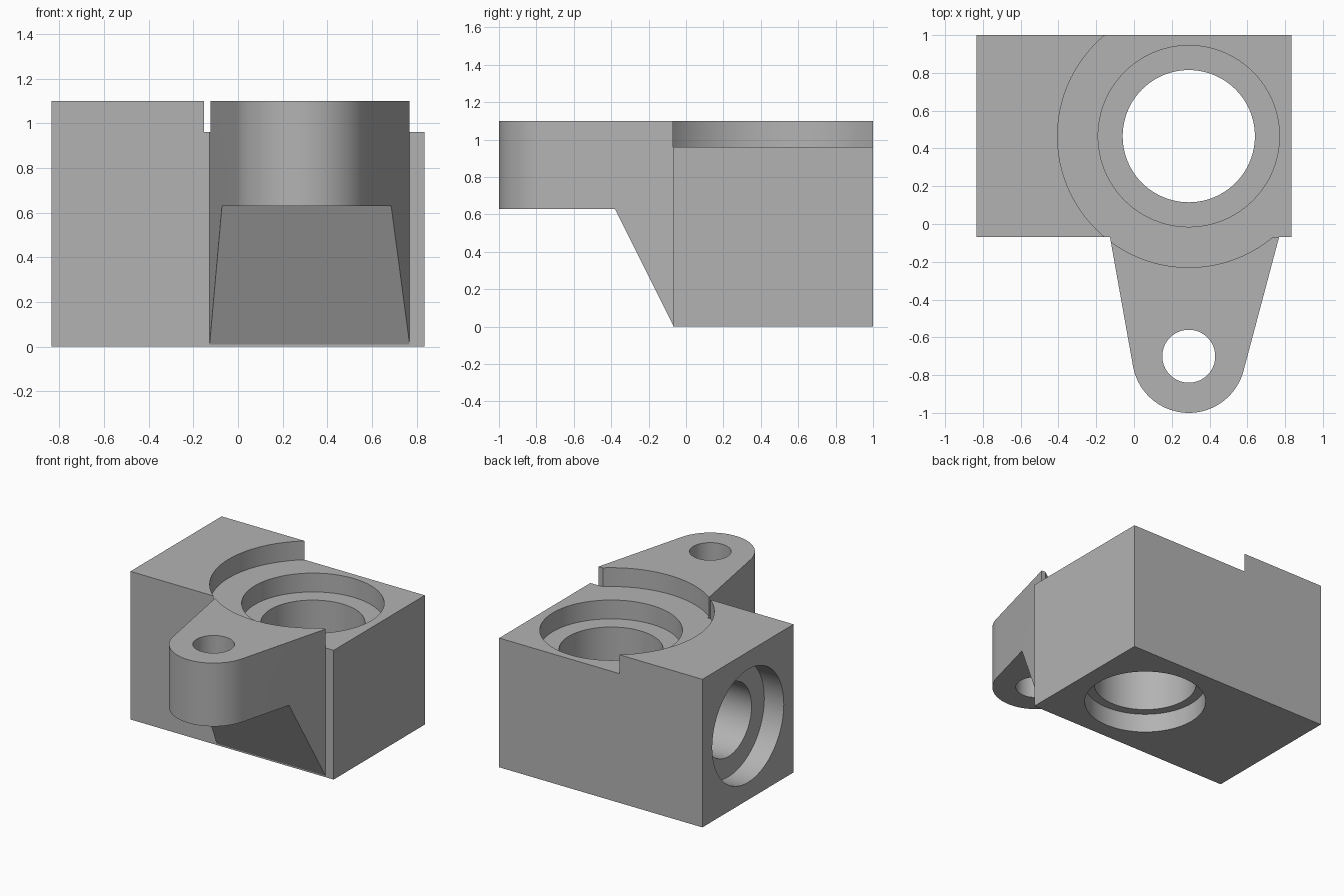
import bpy
import bmesh
from math import acos, atan2, cos, sin, hypot, pi, radians
from mathutils import Vector

default = bpy.data.objects.get("Cube")
if default:
    bpy.data.objects.remove(default, do_unlink=True)

grey = bpy.data.materials.new("cast_grey")
grey.use_nodes = True
grey.diffuse_color = (0.45, 0.45, 0.45, 1)
grey.node_tree.nodes["Principled BSDF"].inputs["Base Color"].default_value = grey.diffuse_color

FRONT, BACK, HALF, TOP, STEP = -0.07, 1.0, 0.835, 1.1, 0.96
BORE = Vector((0.29, 0.465))
PORT = Vector((0.465, 0.55))


def prism(name, outline, axis, low, high):
    """Extrude a closed 2D outline along the x or z axis."""
    place = (lambda a, b, t: (t, a, b)) if axis == "x" else (lambda a, b, t: (a, b, t))
    bm = bmesh.new()
    base = bm.faces.new([bm.verts.new(place(a, b, low)) for a, b in outline])
    grown = bmesh.ops.extrude_face_region(bm, geom=[base])["geom"]
    shift = Vector(place(0, 0, high - low))
    bmesh.ops.translate(bm, vec=shift, verts=[v for v in grown if isinstance(v, bmesh.types.BMVert)])
    bmesh.ops.recalc_face_normals(bm, faces=bm.faces)
    mesh = bpy.data.meshes.new(name)
    bm.to_mesh(mesh)
    bm.free()
    mesh.materials.append(grey)
    obj = bpy.data.objects.new(name, mesh)
    bpy.context.collection.objects.link(obj)
    return obj


def arc(centre, radius, start, end, steps):
    angles = [start + (end - start) * i / steps for i in range(steps + 1)]
    return [(centre[0] + radius * cos(a), centre[1] + radius * sin(a)) for a in angles]


def circle(centre, radius):
    return arc(centre, radius, 0, 2 * pi, 96)[:-1]


def rect(x0, y0, x1, y1):
    return [(x0, y0), (x1, y0), (x1, y1), (x0, y1)]


def combine(target, tool, operation="DIFFERENCE"):
    """Apply a boolean and discard the tool."""
    mod = target.modifiers.new(operation, "BOOLEAN")
    mod.operation, mod.solver, mod.object = operation, "EXACT", tool
    bpy.context.view_layer.objects.active = target
    bpy.ops.object.modifier_apply(modifier=mod.name)
    bpy.data.objects.remove(tool, do_unlink=True)


# Main block, lowered on the right of the bore
body = prism("valve_housing", rect(-HALF, FRONT, HALF, BACK), "z", 0, TOP)
combine(body, prism("slot_cutter", rect(BORE.x, -0.3, 1.2, 1.3), "z", STEP, 1.4))

# Tapered lug with a rounded end, tangent to the round
eye, eye_radius = (0.29, -0.70), 0.30


def tangent_angle(point, side):
    dx, dy = point[0] - eye[0], point[1] - eye[1]
    return atan2(dy, dx) + side * acos(eye_radius / hypot(dx, dy))


left_root, right_root = (-0.127, FRONT), (0.768, FRONT)
outline = [left_root] + arc(eye, eye_radius, tangent_angle(left_root, 1),
                            tangent_angle(right_root, -1) + 2 * pi, 48) + [right_root]
lug = prism("lug", outline, "z", 0, TOP)

# Sloped underside of the lug
under = [(-1.3, 0.63), (-0.38, 0.63), (FRONT, 0.01), (-0.02, -0.09), (-0.02, -0.3), (-1.3, -0.3)]
combine(lug, prism("underside_cutter", under, "x", -1, 1.2))
combine(lug, prism("lug_hole_cutter", circle(eye, 0.14), "z", 0.3, 1.4))
combine(body, lug, "UNION")

# Round recess, through bore with counterbores, and blind side port
cuts = [
    ("recess", BORE, 0.695, "z", STEP, 1.4),
    ("bore", BORE, 0.35, "z", -0.3, 1.4),
    ("top_counterbore", BORE, 0.48, "z", 0.82, 1.4),
    ("bottom_counterbore", BORE, 0.415, "z", -0.3, 0.14),
    ("port_counterbore", PORT, 0.42, "x", -1.1, -0.675),
    ("port", PORT, 0.27, "x", -1.1, -0.16),
]
for name, centre, radius, axis, low, high in cuts:
    combine(body, prism(name + "_cutter", circle(centre, radius), axis, low, high))

bpy.ops.object.select_all(action="DESELECT")
body.select_set(True)
bpy.context.view_layer.objects.active = body
bpy.ops.object.shade_smooth_by_angle(angle=radians(25))
